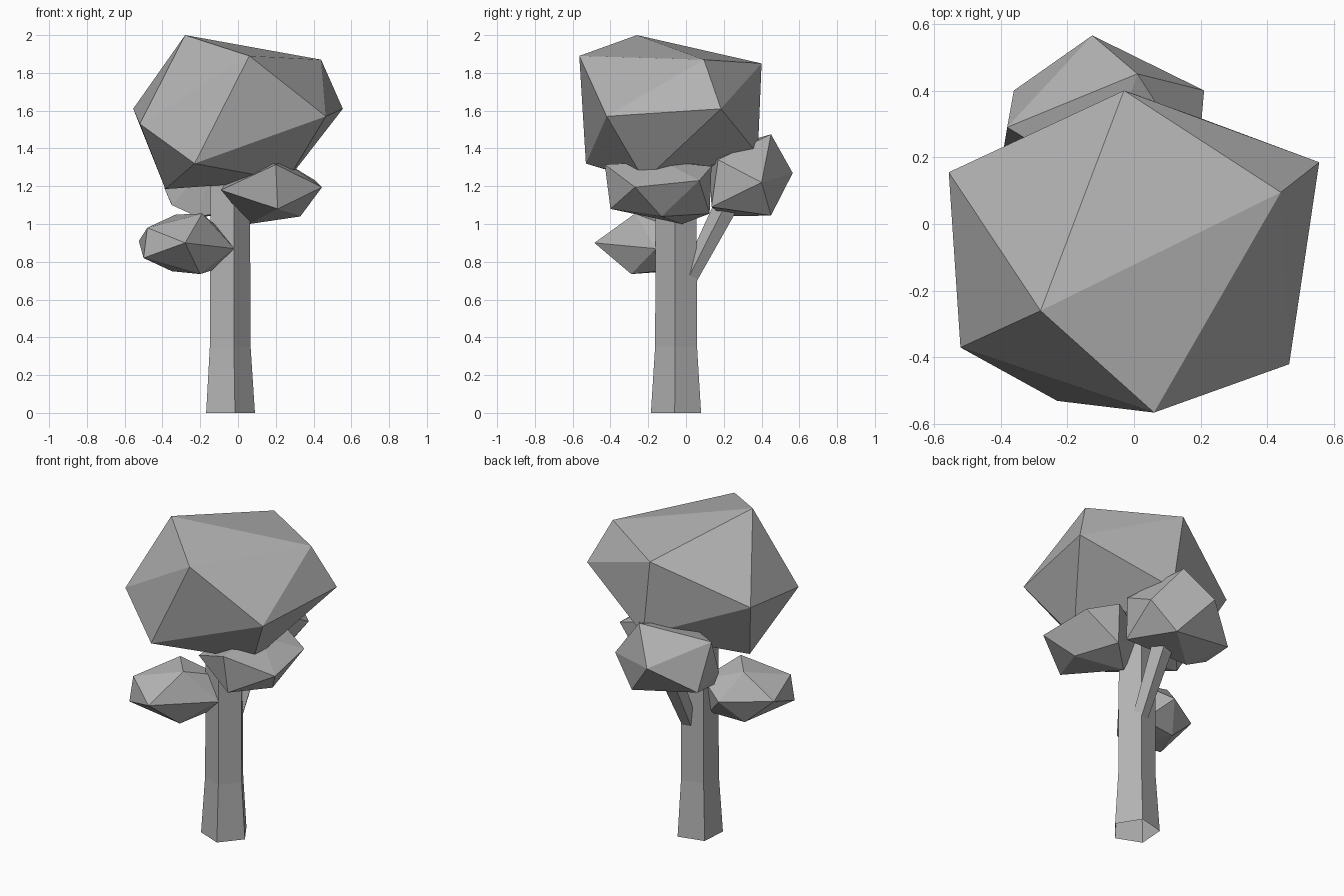
import bpy, bmesh, math
from mathutils import Vector

if "Cube" in bpy.data.objects:
    bpy.data.objects.remove(bpy.data.objects["Cube"])

grey = bpy.data.materials.new("dark_grey")
grey.diffuse_color = (.45, .45, .45, 1)
grey.use_nodes = True
grey.node_tree.nodes["Principled BSDF"].inputs["Base Color"].default_value = grey.diffuse_color


def finish(bm, name):
    bmesh.ops.recalc_face_normals(bm, faces=bm.faces)
    me = bpy.data.meshes.new(name)
    bm.to_mesh(me)
    bm.free()
    me.materials.append(grey)
    ob = bpy.data.objects.new(name, me)
    bpy.context.collection.objects.link(ob)
    return ob


def foliage(name, points):
    """Faceted clump: convex hull around a dozen corner points."""
    bm = bmesh.new()
    for p in points:
        bm.verts.new(p)
    bmesh.ops.convex_hull(bm, input=bm.verts)
    loose = [v for v in bm.verts if not v.link_faces]
    bmesh.ops.delete(bm, geom=loose, context='VERTS')
    return finish(bm, name)


def limb(name, sections, phase, sides=5):
    """Open-ended pentagonal limb through (centre, radius) sections."""
    bm = bmesh.new()
    axis = (Vector(sections[-1][0]) - Vector(sections[0][0])).normalized()
    turn = Vector((0, 0, 1)).rotation_difference(axis)
    rings = []
    for c, r in sections:
        ring = []
        for i in range(sides):
            a = math.radians(phase) + i * math.tau / sides
            offset = turn @ Vector((r * math.cos(a), r * math.sin(a), 0))
            ring.append(bm.verts.new(Vector(c) + offset))
        rings.append(ring)
    for lo, hi in zip(rings, rings[1:]):
        for i in range(sides):
            j = (i + 1) % sides
            bm.faces.new((lo[i], lo[j], hi[j], hi[i]))
    return finish(bm, name)


# Trunk with flared foot, and the rear side branch
limb("trunk", [((-.05, -.05, 0), .14), ((-.05, -.05, .35), .117),
               ((-.05, -.05, 1.3), .113)], -76)
limb("branch", [((-.03, 0, .68), .045), ((-.03, .195, 1.06), .064),
                ((-.03, .255, 1.18), .064)], -78)

# Main crown
foliage("crown", [
    (-.28, -.26, 2.0), (.06, -.565, 1.89), (.44, .095, 1.87), (-.03, .40, 1.85),
    (.555, .185, 1.61), (.465, -.42, 1.57), (-.52, -.37, 1.53), (-.555, .155, 1.61),
    (-.23, -.53, 1.32), (.26, -.22, 1.23), (.03, .38, 1.37), (-.385, -.08, 1.185)])

# Low clump on the left
foliage("left_clump", [
    (-.28, -.485, .90), (-.48, -.35, .98), (-.50, -.36, .82), (-.20, -.29, .735),
    (-.02, -.16, .87), (-.19, -.27, 1.055), (-.525, -.12, .91), (-.35, -.08, .75),
    (-.12, -.06, .76), (-.09, -.04, .97), (-.33, -.10, 1.05), (-.26, .05, .90)])

# Clump on the right
foliage("right_clump", [
    (.445, -.27, 1.195), (.41, .07, 1.23), (.33, -.13, 1.04), (.21, -.40, 1.08),
    (.20, -.43, 1.315), (-.09, -.26, 1.18), (.06, -.02, 1.0), (.16, -.08, 1.335),
    (.245, -.12, 1.33), (.22, .135, 1.305), (.22, .125, 1.055), (-.05, 0, 1.235)])

# Clump at the back
foliage("back_clump", [
    (-.125, .565, 1.27), (.01, .45, 1.475), (.21, .40, 1.22), (-.36, .40, 1.12),
    (.06, .45, 1.045), (-.22, .20, 1.04), (.17, .135, 1.09), (.19, .17, 1.34),
    (-.38, .29, 1.40), (-.39, .23, 1.19), (-.35, .22, 1.10), (-.10, .12, 1.38)])
